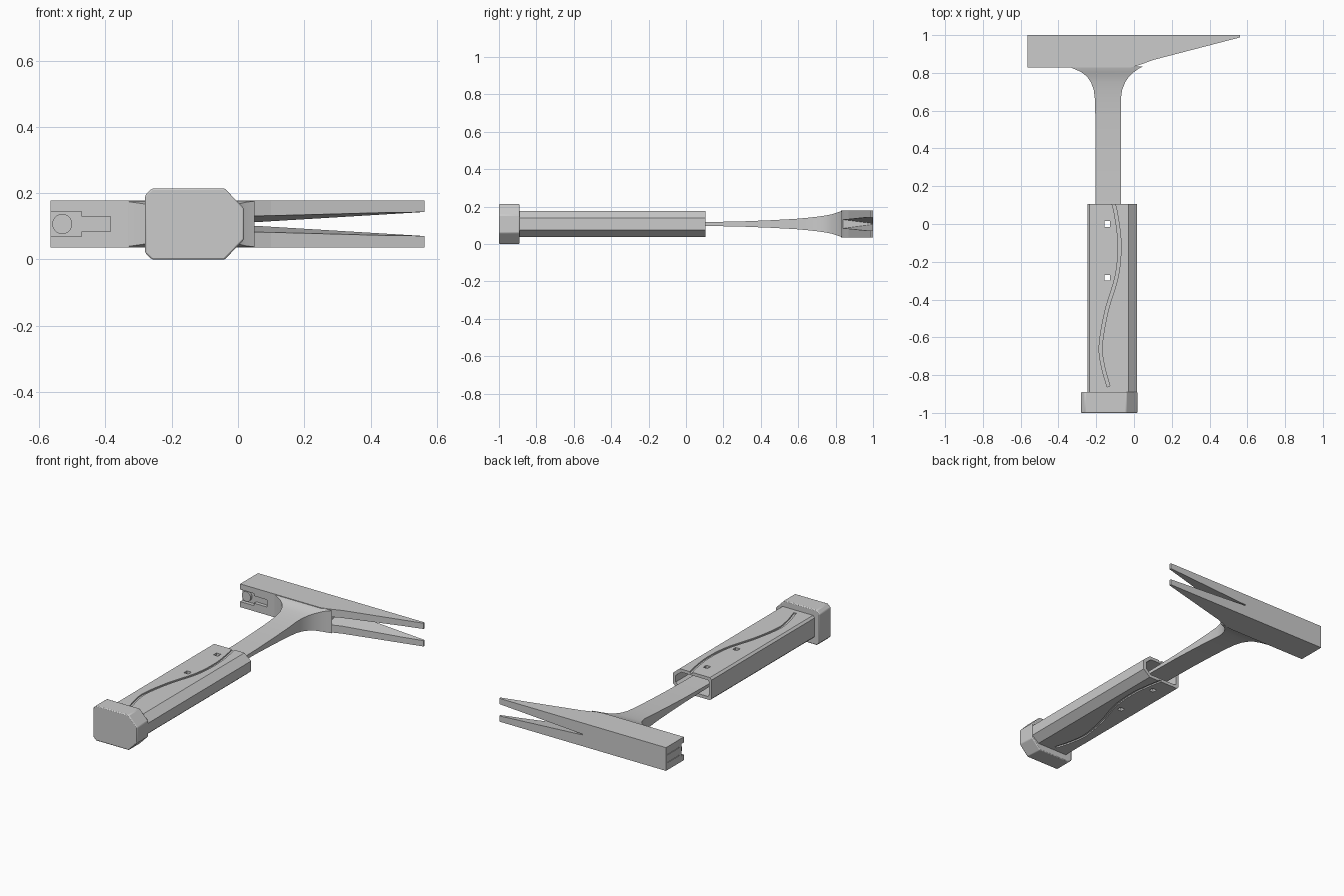
import bpy, bmesh, math
from mathutils import Vector

if "Cube" in bpy.data.objects:
    bpy.data.objects.remove(bpy.data.objects["Cube"])

ZC = 0.107  # mid-thickness of the whole tool


def loft(name, rings, hull=False):
    """Skin a list of matching point rings and cap both ends."""
    bm = bmesh.new()
    vs = [[bm.verts.new(p) for p in r] for r in rings]
    if hull:
        bmesh.ops.convex_hull(bm, input=bm.verts)
    else:
        n = len(vs[0])
        for a, b in zip(vs, vs[1:]):
            for i in range(n):
                bm.faces.new((a[i], a[(i + 1) % n], b[(i + 1) % n], b[i]))
        bm.faces.new(vs[0])
        bm.faces.new(vs[-1])
    bmesh.ops.recalc_face_normals(bm, faces=bm.faces)
    me = bpy.data.meshes.new(name)
    bm.to_mesh(me)
    bm.free()
    ob = bpy.data.objects.new(name, me)
    bpy.context.collection.objects.link(ob)
    return ob


def along_y(name, pts, y0, y1):
    return loft(name, [[(x, y, z) for x, z in pts] for y in (y0, y1)])


def along_z(name, pts, z0, z1):
    return loft(name, [[(x, y, z) for x, y in pts] for z in (z0, z1)])


def box(name, x0, x1, y0, y1, z0, z1):
    return along_z(name, [(x0, y0), (x1, y0), (x1, y1), (x0, y1)], z0, z1)


def activate(ob):
    bpy.ops.object.select_all(action='DESELECT')
    ob.select_set(True)
    bpy.context.view_layer.objects.active = ob


def cut(ob, *cutters):
    activate(ob)
    for c in cutters:
        m = ob.modifiers.new("cut", 'BOOLEAN')
        m.operation, m.solver, m.object = 'DIFFERENCE', 'EXACT', c
        bpy.ops.object.modifier_apply(modifier=m.name)
    for c in cutters:
        bpy.data.objects.remove(c)


def section(x0, x1, h, small, big_x, big_z):
    """Eight-sided section: small chamfers on the left, big ones on the right."""
    top = [(x1, ZC + h - big_z), (x1 - big_x, ZC + h),
           (x0 + small, ZC + h), (x0, ZC + h - small)]
    return top + [(x, 2 * ZC - z) for x, z in reversed(top)]


def smooth_path(pts, steps=8):
    """Catmull-Rom curve through the points."""
    p = [Vector(q) for q in pts]
    p = [2 * p[0] - p[1]] + p + [2 * p[-1] - p[-2]]
    out = []
    for a, b, c, d in zip(p, p[1:], p[2:], p[3:]):
        for i in range(steps):
            t = i / steps
            out.append(0.5 * (2 * b + (c - a) * t + (2 * a - 5 * b + 4 * c - d) * t * t
                              + (3 * b - a - 3 * c + d) * t ** 3))
    return out + [p[-2]]


# Hollow handle grip
grip = along_y("grip", section(-0.247, 0.015, 0.069, 0.012, 0.045, 0.038), -0.895, 0.105)
cut(grip, along_y("cavity", section(-0.228, -0.004, 0.05, 0.008, 0.036, 0.03), -0.86, 0.2))

# Wavy decorative grooves on both broad sides
wave = smooth_path([(-0.115, 0.13), (-0.095, 0.05), (-0.077, -0.1), (-0.09, -0.27),
                    (-0.145, -0.46), (-0.176, -0.64), (-0.165, -0.75), (-0.135, -0.86)])
for s in (1, -1):
    rings = []
    for i, p in enumerate(wave):
        t = (wave[min(i + 1, len(wave) - 1)] - wave[max(i - 1, 0)]).normalized()
        n = Vector((-t.y, t.x)) * 0.008
        rings.append([(q.x, q.y, ZC + s * h) for q, h in
                      ((p - n, 0.09), (p + n, 0.09), (p + n, 0.061), (p - n, 0.061))])
    cut(grip, loft("groove", rings))

# Butt cap
cap = along_y("butt_cap", section(-0.28, 0.018, 0.107, 0.02, 0.058, 0.06), -1.0, -0.89)
activate(cap)
bev = cap.modifiers.new("edge", 'BEVEL')
bev.width, bev.segments = 0.005, 2

# Flat shaft flaring into the head: y, left x, right x, half thickness
stations = [(-0.36, -0.205, -0.07, 0.009), (0.1, -0.205, -0.07, 0.010),
            (0.3, -0.205, -0.07, 0.014), (0.45, -0.205, -0.07, 0.020),
            (0.58, -0.205, -0.07, 0.027), (0.66, -0.207, -0.07, 0.034),
            (0.71, -0.213, -0.063, 0.040), (0.75, -0.228, -0.047, 0.046),
            (0.78, -0.248, -0.027, 0.052), (0.805, -0.28, 0.0, 0.060),
            (0.822, -0.32, 0.025, 0.066), (0.835, -0.345, 0.05, 0.069)]
shaft = loft("shaft", [[(l, y, ZC - h), (r, y, ZC - h), (r, y, ZC + h), (l, y, ZC + h)]
                       for y, l, r, h in stations])

# Square holes through grip and shaft
for ob in (grip, shaft):
    cut(ob, *[box("hole", -0.156, -0.126, y - 0.015, y + 0.015, -0.1, 0.3)
              for y in (0.0, -0.285)])

# Head: square hammer end running into the tapering claw
head = along_z("head", [(-0.565, 1.0), (-0.565, 0.828), (-0.02, 0.828), (0.03, 0.842),
                        (0.10, 0.868), (0.562, 0.988), (0.562, 1.0)],
               ZC - 0.071, ZC + 0.071)

# Claw slot, narrow at the back face and wide at the front
slot = []
for s in (1, -1):
    slot += [(0.0, 1.01, ZC + s * 0.001), (0.02, 0.80, ZC + s * 0.029),
             (0.58, 1.01, ZC + s * 0.036), (0.58, 0.80, ZC + s * 0.036)]
cut(head, loft("claw_slot", [slot], hull=True))

# Nail holder recess in the front of the hammer end
cut(head, box("magnet_recess", -0.6, -0.472, 0.8, 0.85, ZC - 0.037, ZC + 0.037),
    box("nail_slot", -0.48, -0.385, 0.8, 0.85, ZC - 0.022, ZC + 0.022))

# Shallow grooves on the striking face
for k in (-0.024, 0.024):
    cut(head, box("face_groove", -0.58, -0.561, 0.875, 0.985, ZC + k - 0.003, ZC + k + 0.003))

# Round magnet
circle = [(-0.53 + 0.03 * math.cos(a), ZC + 0.03 * math.sin(a))
          for a in (i * math.tau / 32 for i in range(32))]
magnet = along_y("magnet", circle, 0.836, 0.86)

for ob in (grip, cap, shaft, magnet):
    activate(ob)
    bpy.ops.object.shade_smooth_by_angle(angle=math.radians(25))
